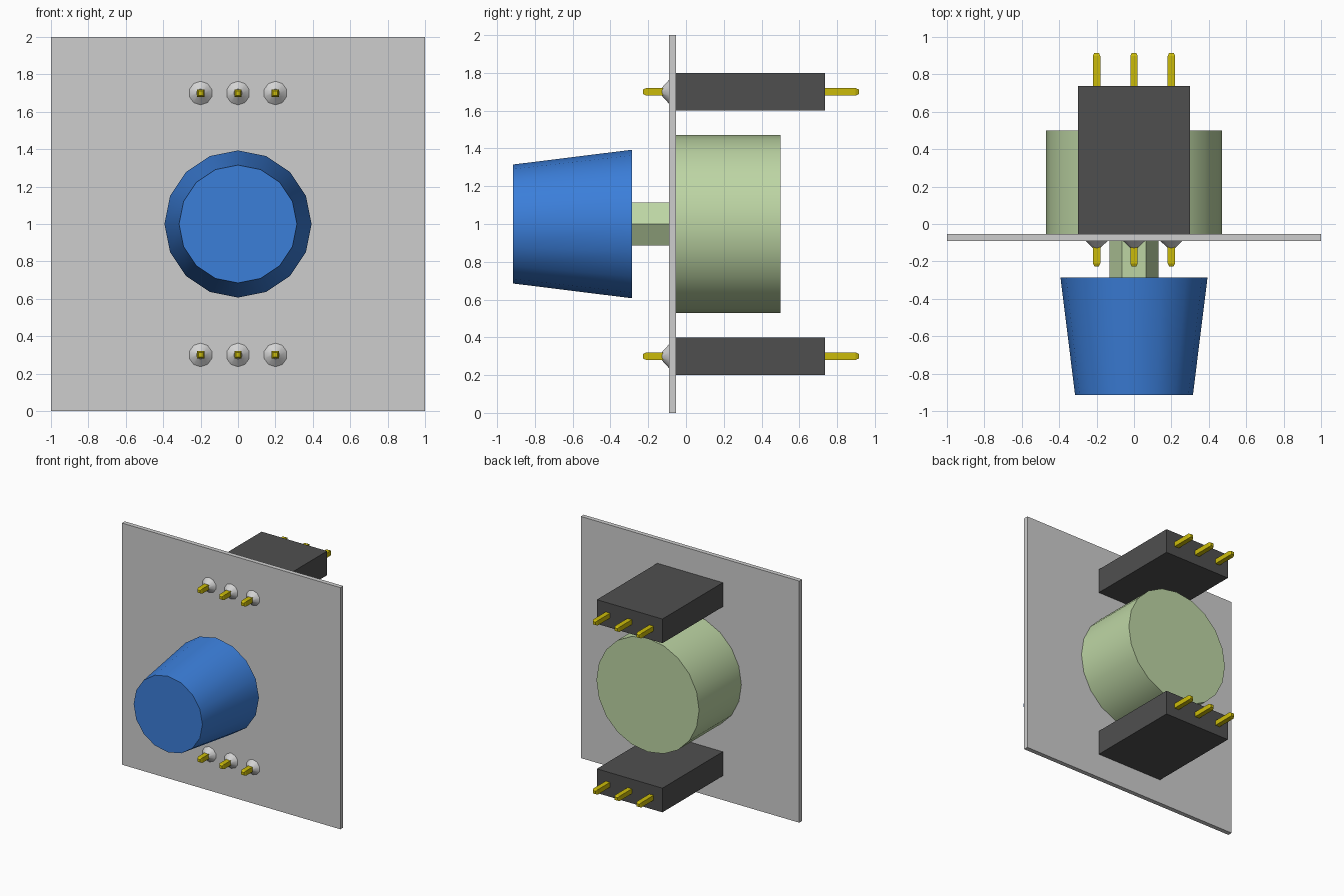
import bpy, bmesh, math

if "Cube" in bpy.data.objects:
    bpy.data.objects.remove(bpy.data.objects["Cube"], do_unlink=True)


def material(name, rgb):
    """Flat material from 0-255 display values, stored as linear."""
    lin = [((c / 255 + 0.055) / 1.055) ** 2.4 for c in rgb]
    m = bpy.data.materials.new(name)
    m.use_nodes = True
    m.diffuse_color = (*lin, 1)
    m.node_tree.nodes["Principled BSDF"].inputs["Base Color"].default_value = (*lin, 1)
    return m


BOARD = material("board grey", (206, 206, 206))
SOLDER = material("solder silver", (214, 214, 214))
DARK = material("header charcoal", (79, 79, 79))
GOLD = material("pin gold", (203, 187, 10))
BLUE = material("knob blue", (59, 126, 217))
GREEN = material("body green", (189, 213, 164))


def finish(bm, name, mat, smooth=None):
    bmesh.ops.recalc_face_normals(bm, faces=bm.faces)
    me = bpy.data.meshes.new(name)
    bm.to_mesh(me)
    bm.free()
    me.materials.append(mat)
    if smooth:
        me.shade_smooth()
        me.set_sharp_from_angle(angle=math.radians(smooth))
    ob = bpy.data.objects.new(name, me)
    bpy.context.collection.objects.link(ob)
    return ob


def box(name, x, y, z, mat):
    """Box from (min, max) ranges."""
    bm = bmesh.new()
    bmesh.ops.create_cube(bm, size=1)
    for v in bm.verts:
        v.co = [r[0] + (c + 0.5) * (r[1] - r[0]) for c, r in zip(v.co, (x, y, z))]
    return finish(bm, name, mat)


def loft(name, x, z, profile, sides, mat, start=0, smooth=None):
    """Capped polygonal solid along y; profile is a list of (y, radius)."""
    bm = bmesh.new()
    rings = []
    for y, r in profile:
        angles = [math.radians(start) + math.tau * i / sides for i in range(sides)]
        rings.append([bm.verts.new((x + r * math.cos(a), y, z + r * math.sin(a)))
                      for a in angles])
    for a, b in zip(rings, rings[1:]):
        for i in range(sides):
            j = (i + 1) % sides
            bm.faces.new((a[i], a[j], b[j], b[i]))
    bm.faces.new(rings[0])
    bm.faces.new(rings[-1])
    return finish(bm, name, mat, smooth)


FRONT, BACK = -0.09, -0.053

# Circuit board
box("board", (-1, 1), (FRONT, BACK), (0, 2), BOARD)

# Rotary control: body behind, hexagonal shaft and tapered knob in front
loft("control_body", 0, 1, [(BACK, 0.47), (0.50, 0.47)], 20, GREEN, smooth=30)
loft("control_shaft", 0, 1, [(-0.29, 0.13), (FRONT, 0.13)], 6, GREEN)
loft("knob", 0, 1, [(-0.915, 0.315), (-0.287, 0.393)], 16, BLUE, smooth=30)

# Two pin headers with soldered, chamfered pins
w = math.sqrt(2)
for row, z in (("lower", 0.3), ("upper", 1.7)):
    box(row + "_header", (-0.3, 0.3), (BACK, 0.737), (z - 0.1, z + 0.1), DARK)
    for i, x in enumerate((-0.2, 0, 0.2), 1):
        loft(f"{row}_pin_{i}", x, z,
             [(-0.227, 0.012 * w), (-0.210, 0.02 * w),
              (0.898, 0.02 * w), (0.915, 0.012 * w)], 4, GOLD, start=45)
        loft(f"{row}_solder_{i}", x, z, [(-0.127, 0.022), (FRONT, 0.063)],
             10, SOLDER, start=90, smooth=40)
